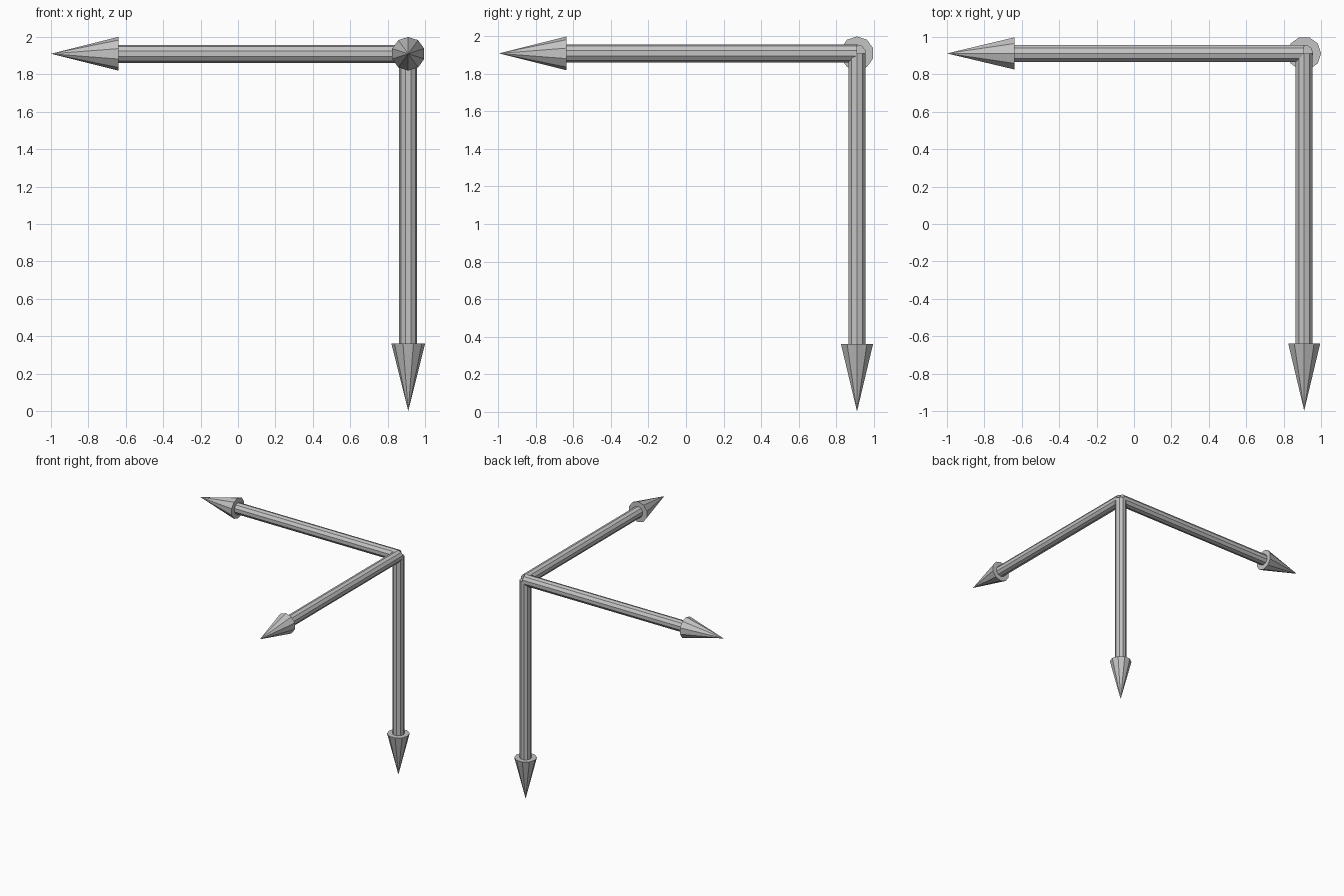
import bpy, bmesh, math
from mathutils import Vector

if "Cube" in bpy.data.objects:
    bpy.data.objects.remove(bpy.data.objects["Cube"], do_unlink=True)

SIDES = 10
CORNER = Vector((0.91, 0.912, 1.91))
SHAFT_R, HEAD_R = 0.048, 0.09
SHAFT_LEN, TIP = 1.55, 1.91

grey = bpy.data.materials.new("grey")
grey.use_nodes = True
colour = (0.55, 0.55, 0.55, 1.0)
grey.diffuse_color = colour
grey.node_tree.nodes["Principled BSDF"].inputs["Base Color"].default_value = colour


def ring(bm, axis, ref, dist, radius):
    """Ring of vertices around the axis, with a corner lying along ref."""
    side = axis.cross(ref)
    verts = []
    for i in range(SIDES):
        a = 2 * math.pi * i / SIDES
        offset = ref * math.cos(a) + side * math.sin(a)
        verts.append(bm.verts.new(CORNER + axis * dist + offset * radius))
    return verts


def finish(bm, name):
    bmesh.ops.recalc_face_normals(bm, faces=bm.faces[:])
    mesh = bpy.data.meshes.new(name)
    bm.to_mesh(mesh)
    bm.free()
    mesh.materials.append(grey)
    bpy.context.collection.objects.link(bpy.data.objects.new(name, mesh))


def arrow(name, axis, ref):
    axis, ref = Vector(axis), Vector(ref)

    # Shaft: capped prism starting at the shared corner
    bm = bmesh.new()
    start = ring(bm, axis, ref, 0, SHAFT_R)
    end = ring(bm, axis, ref, SHAFT_LEN, SHAFT_R)
    for i in range(SIDES):
        j = (i + 1) % SIDES
        bm.faces.new((start[i], start[j], end[j], end[i]))
    bm.faces.new(start)
    bm.faces.new(end)
    finish(bm, name + "_shaft")

    # Head: capped cone
    bm = bmesh.new()
    base = ring(bm, axis, ref, SHAFT_LEN, HEAD_R)
    tip = bm.verts.new(CORNER + axis * TIP)
    for i in range(SIDES):
        bm.faces.new((base[i], base[(i + 1) % SIDES], tip))
    bm.faces.new(base)
    finish(bm, name + "_head")


# Three arrows at right angles from one corner
arrow("side_arrow", (-1, 0, 0), (0, 0, 1))
arrow("front_arrow", (0, -1, 0), (0, 0, 1))
arrow("down_arrow", (0, 0, -1), (1, 0, 0))
